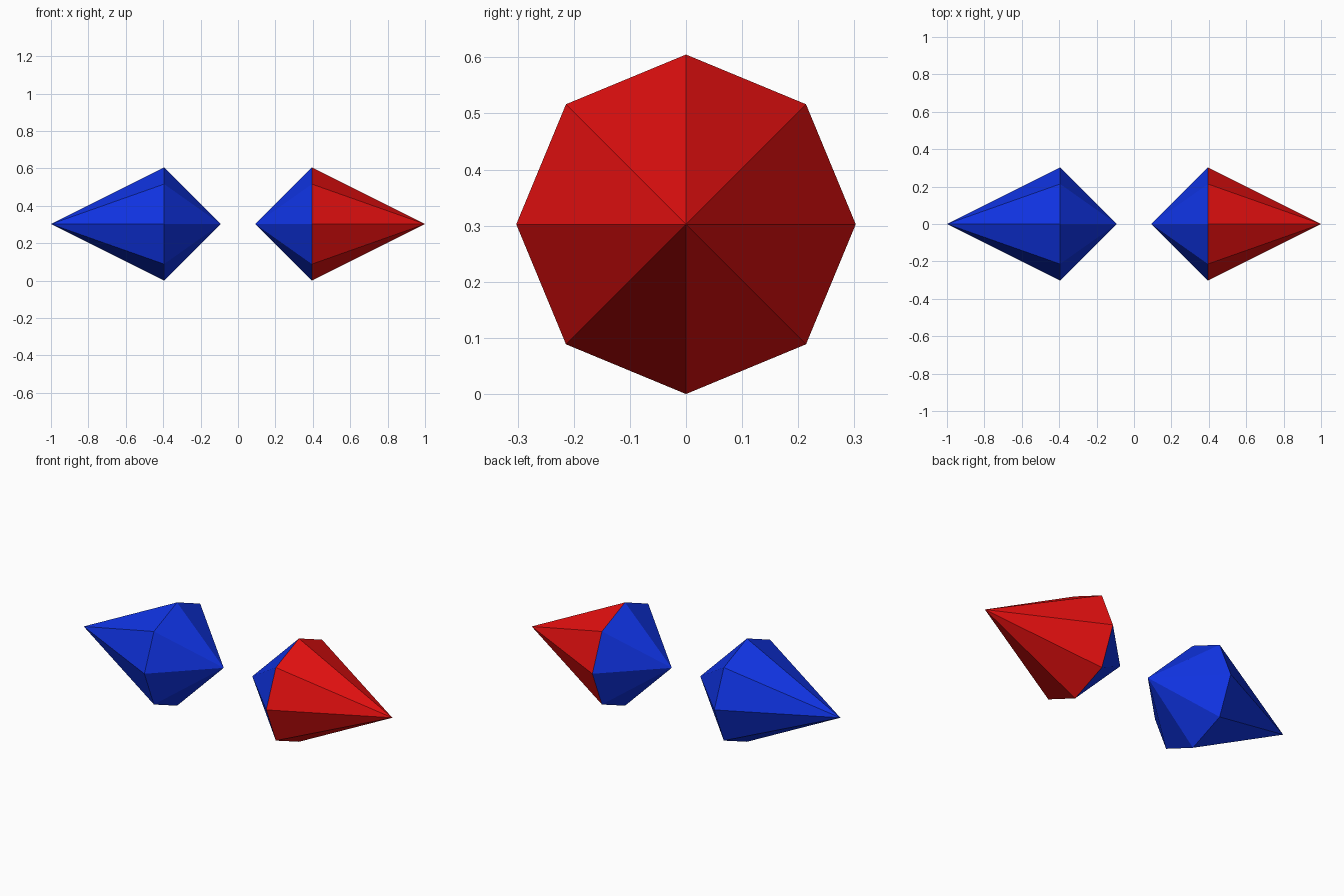
import bpy, bmesh, math

if "Cube" in bpy.data.objects:
    bpy.data.objects.remove(bpy.data.objects["Cube"])

R = 0.3025            # ring radius
LONG, SHORT = 2 * R, R  # lengths of the outer and inner points
SIDES = 8


def material(name, rgb):
    m = bpy.data.materials.new(name)
    m.diffuse_color = (*rgb, 1)
    m.use_nodes = True
    m.node_tree.nodes["Principled BSDF"].inputs["Base Color"].default_value = m.diffuse_color
    return m


red = material("red", (0.78, 0.005, 0.005))
blue = material("blue", (0.005, 0.034, 0.78))


def spindle(name, side, outer_mat, inner_mat):
    """Eight-sided double cone along x, long point facing outwards."""
    ring_x = side * (1 - LONG)
    bm = bmesh.new()
    ring = [bm.verts.new((ring_x, R * math.cos(a), R + R * math.sin(a)))
            for a in (2 * math.pi * i / SIDES for i in range(SIDES))]
    tips = (bm.verts.new((side, 0, R)),
            bm.verts.new((ring_x - side * SHORT, 0, R)))
    for slot, tip in enumerate(tips):
        for i in range(SIDES):
            face = bm.faces.new((ring[i], ring[(i + 1) % SIDES], tip))
            face.material_index = slot
    bmesh.ops.recalc_face_normals(bm, faces=bm.faces)
    mesh = bpy.data.meshes.new(name)
    bm.to_mesh(mesh)
    bm.free()
    mesh.materials.append(outer_mat)
    mesh.materials.append(inner_mat)
    bpy.context.collection.objects.link(bpy.data.objects.new(name, mesh))


# Left spindle is all blue, right one has a red outer point
spindle("left_spindle", -1, blue, blue)
spindle("right_spindle", 1, red, blue)
